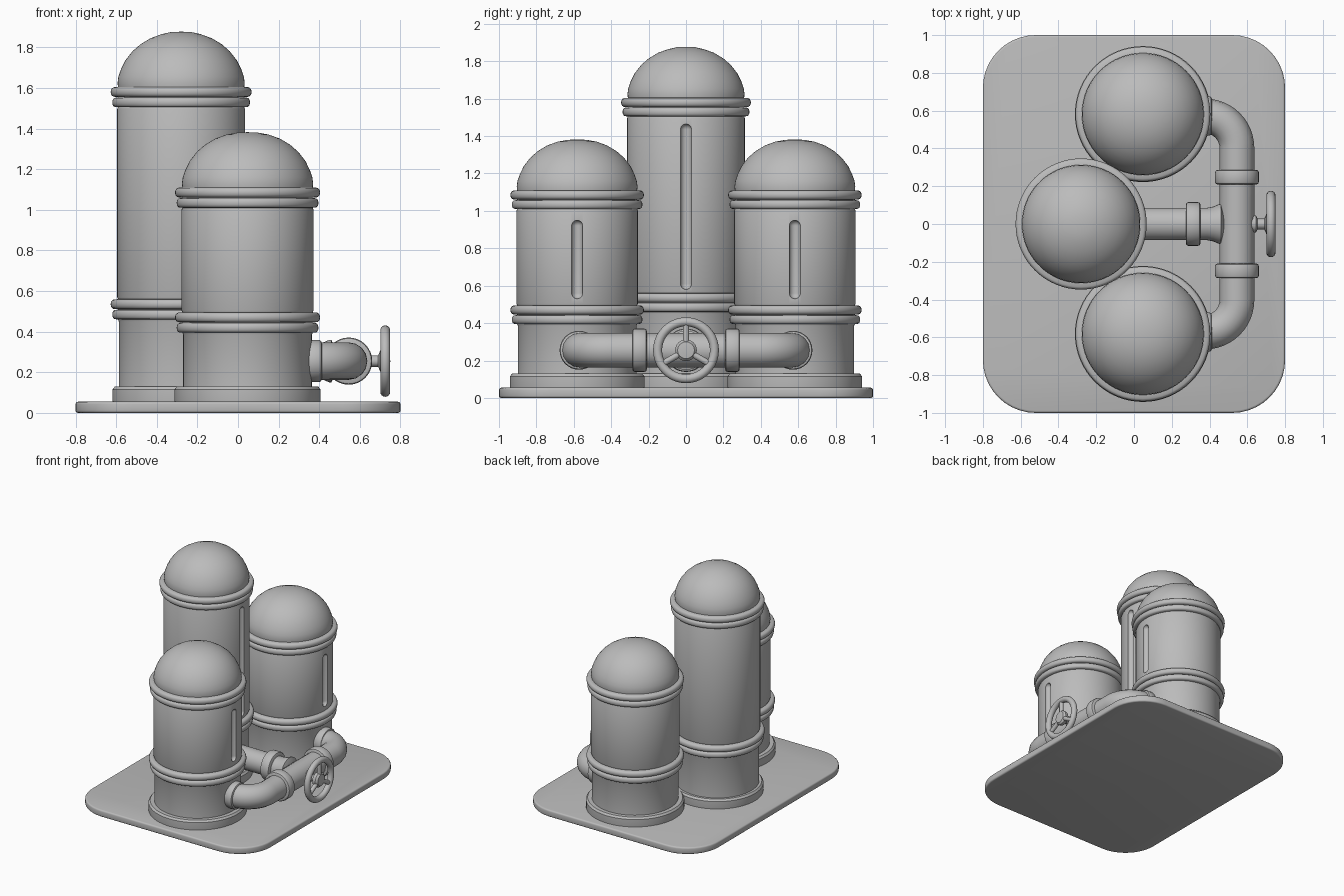
import bpy, bmesh, math
from mathutils import Vector, Matrix

if "Cube" in bpy.data.objects:
    bpy.data.objects.remove(bpy.data.objects["Cube"])

grey = bpy.data.materials.new("light_grey")
grey.diffuse_color = (0.5, 0.5, 0.5, 1)
grey.use_nodes = True
grey.node_tree.nodes["Principled BSDF"].inputs["Base Color"].default_value = grey.diffuse_color
PIPE_Z, PIPE_X, PIPE_R = 0.255, 0.545, 0.092


def finish(obj, angle=35):
    obj.data.materials.clear()
    obj.data.materials.append(grey)
    bpy.ops.object.select_all(action='DESELECT')
    obj.select_set(True)
    bpy.context.view_layer.objects.active = obj
    bpy.ops.object.shade_smooth_by_angle(angle=math.radians(angle))
    return obj


def mesh_object(name, bm):
    bmesh.ops.recalc_face_normals(bm, faces=bm.faces)
    mesh = bpy.data.meshes.new(name)
    bm.to_mesh(mesh)
    bm.free()
    obj = bpy.data.objects.new(name, mesh)
    bpy.context.collection.objects.link(obj)
    return obj


def lathe(name, profile, origin, axis=(0, 0, 1), steps=48):
    """Spin (radius, height) points around an axis through origin."""
    bm = bmesh.new()
    turn = Vector((0, 0, 1)).rotation_difference(Vector(axis)).to_matrix().to_4x4()
    rings = []
    for r, h in profile:
        n = 1 if r == 0 else steps
        rings.append([bm.verts.new((r * math.cos(math.tau * i / steps),
                                    r * math.sin(math.tau * i / steps), h)) for i in range(n)])
    for a, b in zip(rings, rings[1:]):
        for i in range(steps):
            j = (i + 1) % steps
            quad = [a[i % len(a)], a[j % len(a)], b[j % len(b)], b[i % len(b)]]
            bm.faces.new(list(dict.fromkeys(quad)))
    bm.transform(Matrix.Translation(origin) @ turn)
    return finish(mesh_object(name, bm))


def bead(r, z0, z1, bulge):
    """Profile of one rounded bead around a tank."""
    zm, half = (z0 + z1) / 2, (z1 - z0) / 2
    return [(r + bulge * math.sqrt(max(0, math.cos(t))), zm + half * math.sin(t))
            for t in [math.pi * (k / 8 - 0.5) for k in range(9)]]


def band(r, z, height=0.10):
    """Two stacked beads, the upper one wider."""
    return bead(r, z, z + height * 0.48, 0.028) + bead(r, z + height * 0.5, z + height, 0.036)


def tank(name, x, y, r, foot_r, low, high, slot):
    top = high + 0.10
    dome = [(r - 0.002, top + 0.02), (r - 0.006, top + 0.05), (r - 0.018, top + 0.085),
            (r - 0.04, top + 0.13), (r - 0.075, top + 0.175), (r - 0.115, top + 0.21),
            (r - 0.165, top + 0.24), (r - 0.22, top + 0.26), (0.05, top + 0.27), (0, top + 0.272)]
    profile = ([(0, 0.03), (foot_r - 0.005, 0.03), (foot_r, 0.06), (foot_r, 0.115),
                (foot_r - 0.012, 0.13), (r - 0.008, 0.13), (r - 0.008, low - 0.01)]
               + band(r - 0.004, low) + [(r, low + 0.11), (r, high - 0.01)]
               + band(r - 0.004, high) + dome)
    body = lathe(name, profile, (x, y, 0), steps=64)
    # Rounded vertical groove facing the valve
    g = 0.03
    arc = [(g * math.cos(t), g * math.sin(t)) for t in [math.pi * k / 16 for k in range(9)]]
    z0, z1 = slot[0] + g, slot[1] - g
    groove = ([(0 if k == 8 else a, z0 - b) for k, (a, b) in reversed(list(enumerate(arc)))]
              + [(0 if k == 8 else a, z1 + b) for k, (a, b) in enumerate(arc)])
    cutter = lathe(name + "_groove_cutter", groove, (x + r + 0.002, y, 0), steps=24)
    mod = body.modifiers.new("groove", 'BOOLEAN')
    mod.operation, mod.solver, mod.object = 'DIFFERENCE', 'EXACT', cutter
    bpy.context.view_layer.objects.active = body
    bpy.ops.object.modifier_apply(modifier=mod.name)
    bpy.data.objects.remove(cutter)
    finish(body)


def pipe(name, points, radius, cyclic=False):
    curve = bpy.data.curves.new(name, 'CURVE')
    curve.dimensions = '3D'
    curve.bevel_depth, curve.bevel_resolution, curve.use_fill_caps = radius, 6, True
    spline = curve.splines.new('POLY')
    spline.points.add(len(points) - 1)
    for p, co in zip(spline.points, points):
        p.co = (*co, 1)
    spline.use_cyclic_u = cyclic
    obj = bpy.data.objects.new(name, curve)
    bpy.context.collection.objects.link(obj)
    bpy.ops.object.select_all(action='DESELECT')
    obj.select_set(True)
    bpy.context.view_layer.objects.active = obj
    bpy.ops.object.convert(target='MESH')
    return finish(bpy.context.object, 50)


def collar(name, origin, axis, r=0.116, w=0.078):
    e, h = 0.014, w / 2
    lathe(name, [(0, -h), (r - e, -h), (r - e * 0.3, -h + e * 0.3), (r, -h + e),
                 (r, h - e), (r - e * 0.3, h - e * 0.3), (r - e, h), (0, h)], origin, axis, 32)


# Base plate with rounded corners and softened rims
bm = bmesh.new()
ring, cr = [], 0.28
for q, (sx, sy) in enumerate([(1, 1), (-1, 1), (-1, -1), (1, -1)]):
    for k in range(11):
        t = math.pi / 2 * (q + k / 10)
        ring.append(bm.verts.new((sx * (0.8 - cr) + cr * math.cos(t),
                                  sy * (1 - cr) + cr * math.sin(t), 0)))
face = bm.faces.new(ring)
up = bmesh.ops.extrude_face_region(bm, geom=[face])
bmesh.ops.translate(bm, verts=[v for v in up["geom"] if isinstance(v, bmesh.types.BMVert)],
                    vec=(0, 0, 0.055))
rims = [e for e in bm.edges if abs(e.verts[0].co.z - e.verts[1].co.z) < 1e-4]
bmesh.ops.bevel(bm, geom=rims, offset=0.012, segments=3, profile=0.5, affect='EDGES')
finish(mesh_object("base_plate", bm))

# Tanks
tank("tall_tank", -0.28, 0, 0.315, 0.338, 0.46, 1.505, (0.58, 1.465))
for side, s in (("front", -1), ("back", 1)):
    tank(side + "_tank", 0.047, s * 0.582, 0.325, 0.36, 0.395, 1.01, (0.53, 0.95))

# Manifold pipe: elbow, straight run, elbow
R, y_end = 0.17, 0.572
half = [(0.30, y_end, PIPE_Z)]
for k in range(13):
    t = math.pi / 2 * (1 - k / 12)
    half.append((PIPE_X - R + R * math.cos(t), y_end - R + R * math.sin(t), PIPE_Z))
pipe("manifold_pipe", half + [(x, -y, z) for x, y, z in reversed(half)], PIPE_R)

# Branch pipe to the tall tank, flaring into the tee
lathe("branch_pipe", [(0, -0.05), (0.086, -0.05), (0.086, 0.39), (0.092, 0.42),
                      (0.105, 0.45), (0.105, 0.46), (0.0, 0.50)], (0, 0, PIPE_Z), (1, 0, 0), 32)

# Couplings and tank outlets
collar("branch_coupling", (0.313, 0, PIPE_Z), (1, 0, 0))
for side, s in (("front", -1), ("back", 1)):
    collar(side + "_coupling", (PIPE_X, s * 0.248, PIPE_Z), (0, 1, 0))
    collar(side + "_tank_outlet", (0.375, s * y_end, PIPE_Z), (1, 0, 0), 0.104, 0.075)

# Hand wheel: stem, hub, rim and three spokes
WX = 0.725
lathe("valve_stem", [(0, 0.58), (0.05, 0.58), (0.045, 0.645), (0.028, 0.655), (0.028, 0.69),
                     (0.052, 0.70), (0.058, 0.71), (0.058, 0.73), (0.045, 0.745), (0, 0.75)],
      (0, 0, PIPE_Z), (1, 0, 0), 24)


def wheel_point(r, a):
    return (WX, r * math.sin(a), PIPE_Z + r * math.cos(a))


rim = pipe("wheel_rim", [wheel_point(0.152, math.tau * i / 40) for i in range(40)], 0.024, True)
for i in range(3):
    a = math.tau * i / 3
    pipe("wheel_spoke_%d" % (i + 1), [wheel_point(0.03, a), wheel_point(0.15, a)], 0.017)
